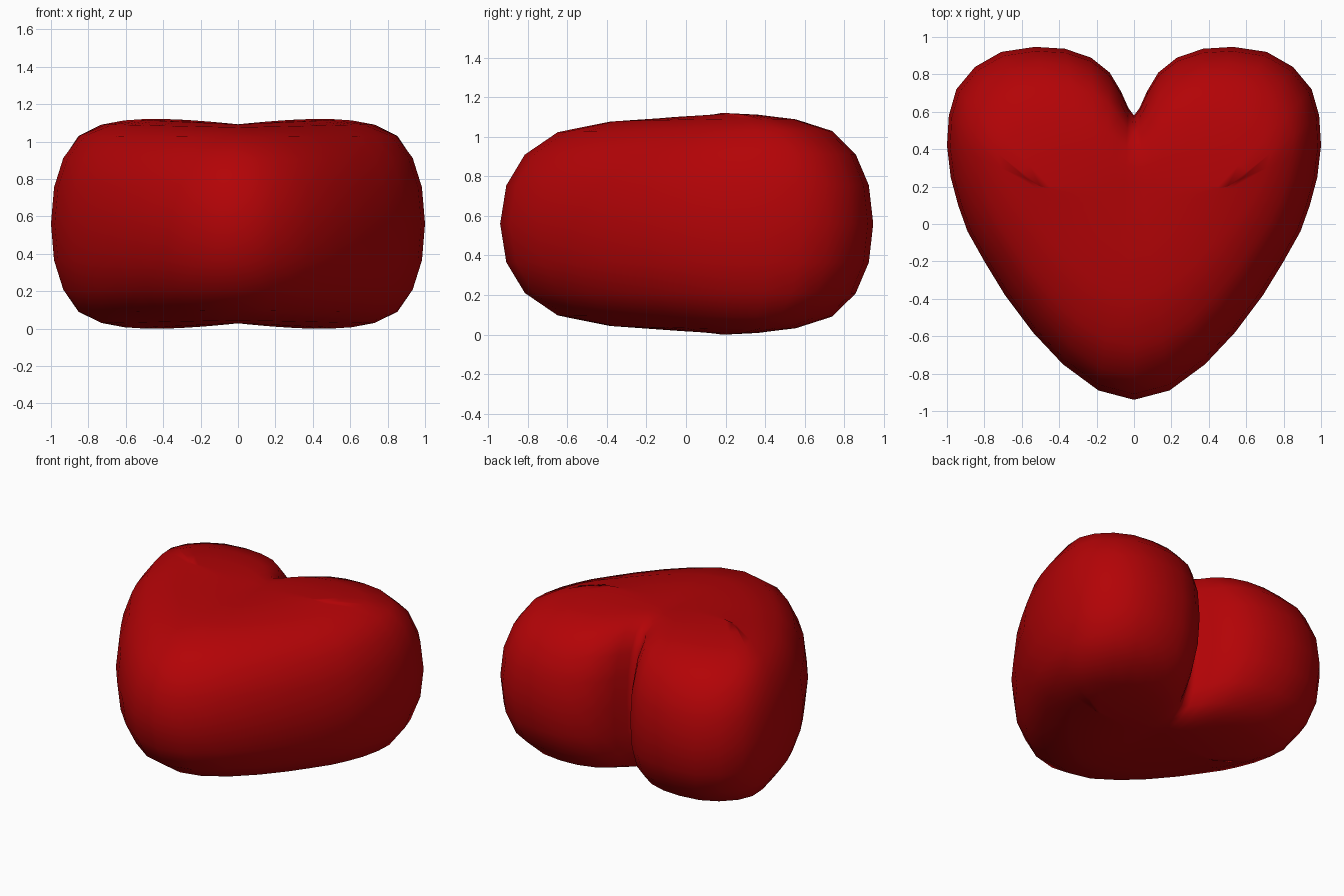
import bpy, bmesh

if "Cube" in bpy.data.objects:
    bpy.data.objects.remove(bpy.data.objects["Cube"])

# Right half of the heart outline seen from above, notch to tip
outline = [(0, .58), (.03, .62), (.07, .71), (.13, .81), (.23, .89), (.37, .937), (.53, .947),
           (.71, .92), (.85, .84), (.95, .72), (.99, .58), (1, .42), (.98, .25), (.94, .10),
           (.89, -.04), (.80, -.20), (.69, -.38), (.54, -.58), (.38, -.75), (.19, -.89), (0, -.94)]
# Puffy edge profile: (scale towards the inner spine, height above the mid plane)
profile = [(1, 0), (.97, .195), (.88, .352), (.72, .47), (.47, .53), (.22, .553), (0, .56)]
MID = .56
N = len(outline)
HALF = N // 2


def ring(bm, s, h):
    """One layer of the half heart, pulled in towards the spine."""
    verts = []
    for i, (x, y) in enumerate(outline):
        k = min(i, N - 1 - i) / HALF
        tx = .5 * k
        ty = (.22 if i < HALF else .1) * (1 - k) + .2 * k
        # shallow dip along the centre line
        dip = 1 - .05 * (1 - s) * (1 - min(1, k / .8)) ** 1.5
        verts.append(bm.verts.new((tx + (x - tx) * s, ty + (y - ty) * s, MID + h * dip)))
    return verts


def cap(bm, r):
    """Close the layer with a strip between its back and front sides."""
    for i in range(HALF - 1):
        bm.faces.new((r[i], r[i + 1], r[N - 2 - i], r[N - 1 - i]))
    bm.faces.new((r[HALF - 1], r[HALF], r[HALF + 1]))


bm = bmesh.new()
levels = [(s, -h) for s, h in reversed(profile)] + profile[1:]
rings = [ring(bm, s, h) for s, h in levels]
for a, b in zip(rings, rings[1:]):
    for i in range(N - 1):
        bm.faces.new((a[i], a[i + 1], b[i + 1], b[i]))
cap(bm, rings[0])
cap(bm, rings[-1])
# merge the coincident spine end points
bmesh.ops.remove_doubles(bm, verts=bm.verts, dist=.0005)

# Mirror to the left half
half = bm.verts[:] + bm.edges[:] + bm.faces[:]
bmesh.ops.mirror(bm, geom=half, axis='X', merge_dist=.001)
bmesh.ops.remove_doubles(bm, verts=bm.verts, dist=.0005)
bmesh.ops.recalc_face_normals(bm, faces=bm.faces)
for f in bm.faces:
    f.smooth = True

mesh = bpy.data.meshes.new("heart")
bm.to_mesh(mesh)
bm.free()
heart = bpy.data.objects.new("heart", mesh)
bpy.context.collection.objects.link(heart)

# Red material
red = bpy.data.materials.new("red")
red.diffuse_color = (.45, .001, .002, 1)
red.use_nodes = True
red.node_tree.nodes["Principled BSDF"].inputs["Base Color"].default_value = red.diffuse_color
mesh.materials.append(red)
